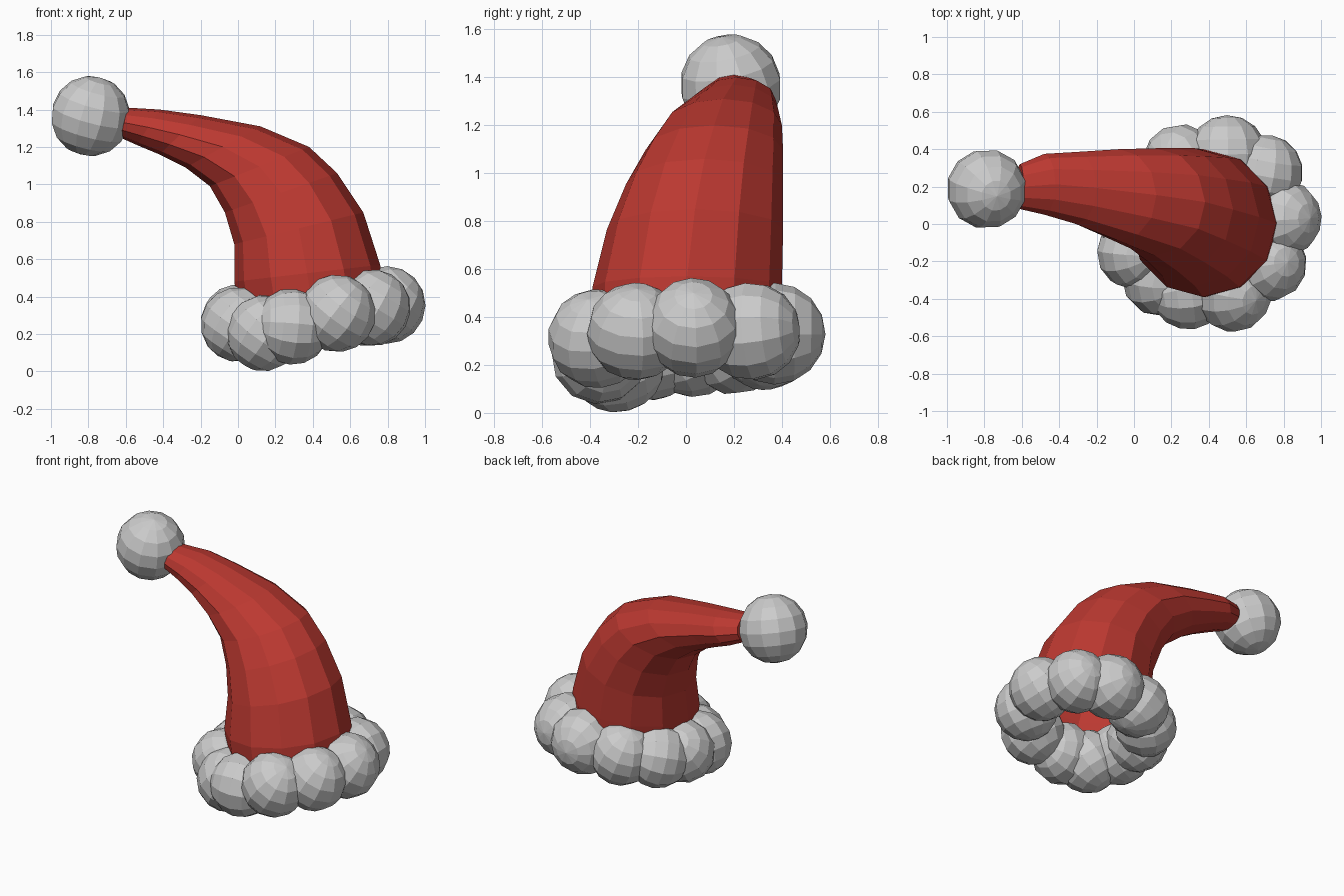
import bpy, bmesh, math, random
from mathutils import Euler, Matrix, Vector

if "Cube" in bpy.data.objects:
    bpy.data.objects.remove(bpy.data.objects["Cube"])

random.seed(4)
SIDES = 12


def make_object(name, bm, material=None):
    mesh = bpy.data.meshes.new(name)
    bm.to_mesh(mesh)
    bm.free()
    if material:
        mesh.materials.append(material)
    obj = bpy.data.objects.new(name, mesh)
    bpy.context.collection.objects.link(obj)
    return obj


def ball(name, x, y, z, r, rot):
    bm = bmesh.new()
    m = Matrix.Translation((x, y, z)) @ Euler(rot).to_matrix().to_4x4()
    bmesh.ops.create_uvsphere(bm, u_segments=12, v_segments=8, radius=r, matrix=m)
    return make_object(name, bm)


red = bpy.data.materials.new("red_cloth")
red.diffuse_color = (0.5, 0.04, 0.03, 1)
red.use_nodes = True
red.node_tree.nodes["Principled BSDF"].inputs["Base Color"].default_value = red.diffuse_color

# Curved cloth cone: inner x, z / outer x, z / y min, y max of each section
sections = [
    (0.02, 0.25, 0.78, 0.40, -0.39, 0.39),
    (-0.02, 0.48, 0.76, 0.57, -0.39, 0.40),
    (-0.02, 0.68, 0.67, 0.85, -0.33, 0.405),
    (-0.07, 0.85, 0.53, 1.06, -0.25, 0.405),
    (-0.15, 0.99, 0.38, 1.20, -0.17, 0.405),
    (-0.28, 1.09, 0.12, 1.31, -0.09, 0.40),
    (-0.42, 1.16, -0.20, 1.37, 0.00, 0.385),
    (-0.54, 1.21, -0.42, 1.40, 0.05, 0.375),
    (-0.63, 1.25, -0.59, 1.41, 0.08, 0.32),
]
bm = bmesh.new()
rings = []
for xi, zi, xo, zo, y0, y1 in sections:
    centre = Vector(((xi + xo) / 2, (y0 + y1) / 2, (zi + zo) / 2))
    u = Vector(((xo - xi) / 2, 0, (zo - zi) / 2))
    v = Vector((0, (y1 - y0) / 2, 0))
    angles = [2 * math.pi * i / SIDES for i in range(SIDES)]
    rings.append([bm.verts.new(centre + u * math.cos(a) + v * math.sin(a)) for a in angles])
for a, b in zip(rings, rings[1:]):
    for i in range(SIDES):
        j = (i + 1) % SIDES
        bm.faces.new((a[i], a[j], b[j], b[i]))
bm.faces.new(rings[-1])
make_object("hat_cone", bm, red)

# Fluffy brim: a tilted ring of overlapping balls (x, y, z, radius)
brim = [
    (0.795, 0.03, 0.355, 0.208), (0.72, -0.21, 0.34, 0.205),
    (0.53, -0.37, 0.31, 0.208), (0.29, -0.36, 0.24, 0.205),
    (0.14, -0.29, 0.205, 0.205), (0.0, -0.15, 0.25, 0.20),
    (0.0, 0.03, 0.265, 0.20), (0.07, 0.20, 0.275, 0.20),
    (0.25, 0.33, 0.30, 0.205), (0.50, 0.37, 0.33, 0.212),
    (0.70, 0.27, 0.34, 0.208),
]
for n, (x, y, z, r) in enumerate(brim):
    rot = [random.uniform(0, math.pi) for _ in range(3)]
    ball(f"brim_ball_{n + 1}", x, y, z, r, rot)

# Pompom on the tip
ball("pompom", -0.788, 0.187, 1.365, 0.215, (0.25, 0.2, 0.3))
